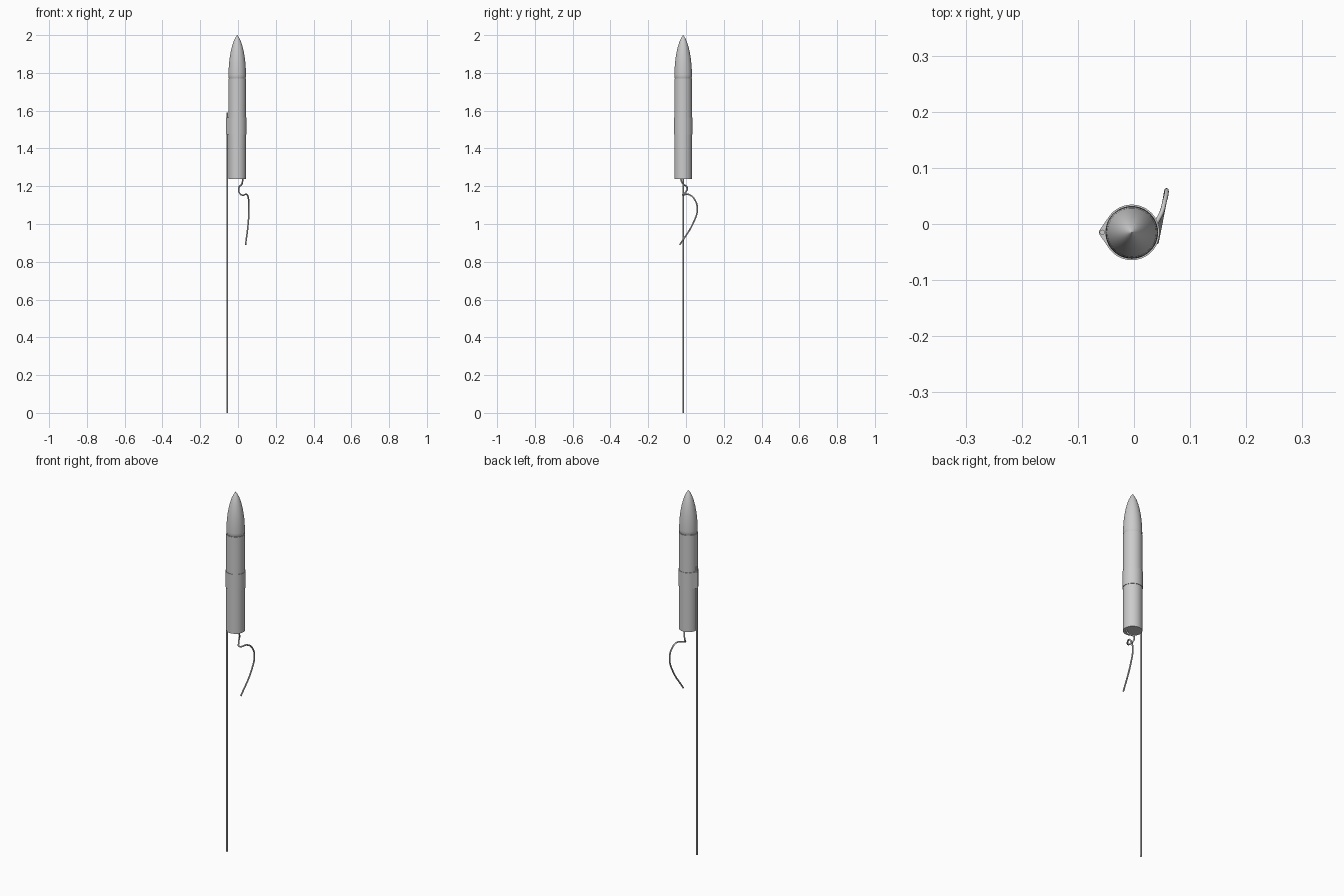
import bpy, bmesh
from math import cos, sin, pi, acos
from mathutils import Vector

if "Cube" in bpy.data.objects:
    bpy.data.objects.remove(bpy.data.objects["Cube"])

CX, CY = -0.004, -0.015      # rocket axis
R = 0.047                    # tube radius
SX, SR = -0.0565, 0.0048     # stick centre x and radius


def finish(name, bm, angle=35):
    bmesh.ops.recalc_face_normals(bm, faces=bm.faces)
    mesh = bpy.data.meshes.new(name)
    bm.to_mesh(mesh)
    bm.free()
    ob = bpy.data.objects.new(name, mesh)
    bpy.context.collection.objects.link(ob)
    bpy.ops.object.select_all(action='DESELECT')
    bpy.context.view_layer.objects.active = ob
    ob.select_set(True)
    bpy.ops.object.shade_smooth_by_angle(angle=angle * pi / 180)
    return ob


def skin(name, rings, angle=35):
    """Bridge equal-length rings of points and cap both ends."""
    bm = bmesh.new()
    loops = [[bm.verts.new(p) for p in ring] for ring in rings]
    n = len(loops[0])
    for a, b in zip(loops, loops[1:]):
        for i in range(n):
            j = (i + 1) % n
            bm.faces.new((a[i], a[j], b[j], b[i]))
    bm.faces.new(loops[0][::-1])
    bm.faces.new(loops[-1])
    return finish(name, bm, angle)


def lathe(name, profile, x, y, n=48):
    return skin(name, [[(x + r * cos(2 * pi * i / n), y + r * sin(2 * pi * i / n), z)
                        for i in range(n)] for r, z in profile])


# Main tube and pointed nose with a tucked-in lower lip
lathe("body_tube", [(R, 1.237), (R, 1.77)], CX, CY)
lathe("nose_cone", [(0.043, 1.766), (0.0445, 1.773), (0.0465, 1.778), (0.0465, 1.79),
                    (0.0455, 1.82), (0.0435, 1.85), (0.040, 1.88), (0.035, 1.91),
                    (0.028, 1.94), (0.0195, 1.966), (0.010, 1.986), (0.0008, 2.0)], CX, CY)

# Guide stick
lathe("guide_stick", [(SR, 0), (SR, 1.59)], SX, CY, 16)

# Paper band: teardrop outline wrapped round tube and stick
rb, rs = R + 0.0025, SR + 0.0015
t = acos((rb - rs) / (CX - SX))          # tangent angle measured from -x
outline = []
for i in range(41):
    a = pi + t + (2 * pi - 2 * t) * i / 40
    outline.append((CX + rb * cos(a), CY + rb * sin(a)))
for i in range(9):
    a = pi - t + 2 * t * i / 8
    outline.append((SX + rs * cos(a), CY + rs * sin(a)))
skin("paper_band", [[(x, y, z) for x, y in outline] for z in (1.475, 1.565)])

# Curly fuse hanging from the tube
points = [(.024, -.030, 1.245), (.022, -.018, 1.215), (.004, .007, 1.190),
          (.007, -.004, 1.166), (.020, -.018, 1.154), (.045, .012, 1.157),
          (.055, .042, 1.135), (.058, .060, 1.080), (.054, .038, 1.005),
          (.040, -.033, .890)]
curve = bpy.data.curves.new("fuse", 'CURVE')
curve.dimensions = '3D'
curve.bevel_depth = 0.004
curve.bevel_resolution = 3
curve.use_fill_caps = True
curve.resolution_u = 10
spline = curve.splines.new('BEZIER')
spline.bezier_points.add(len(points) - 1)
for bp, p in zip(spline.bezier_points, points):
    bp.co = Vector(p)
    bp.handle_left_type = bp.handle_right_type = 'AUTO'
fuse = bpy.data.objects.new("fuse", curve)
bpy.context.collection.objects.link(fuse)
